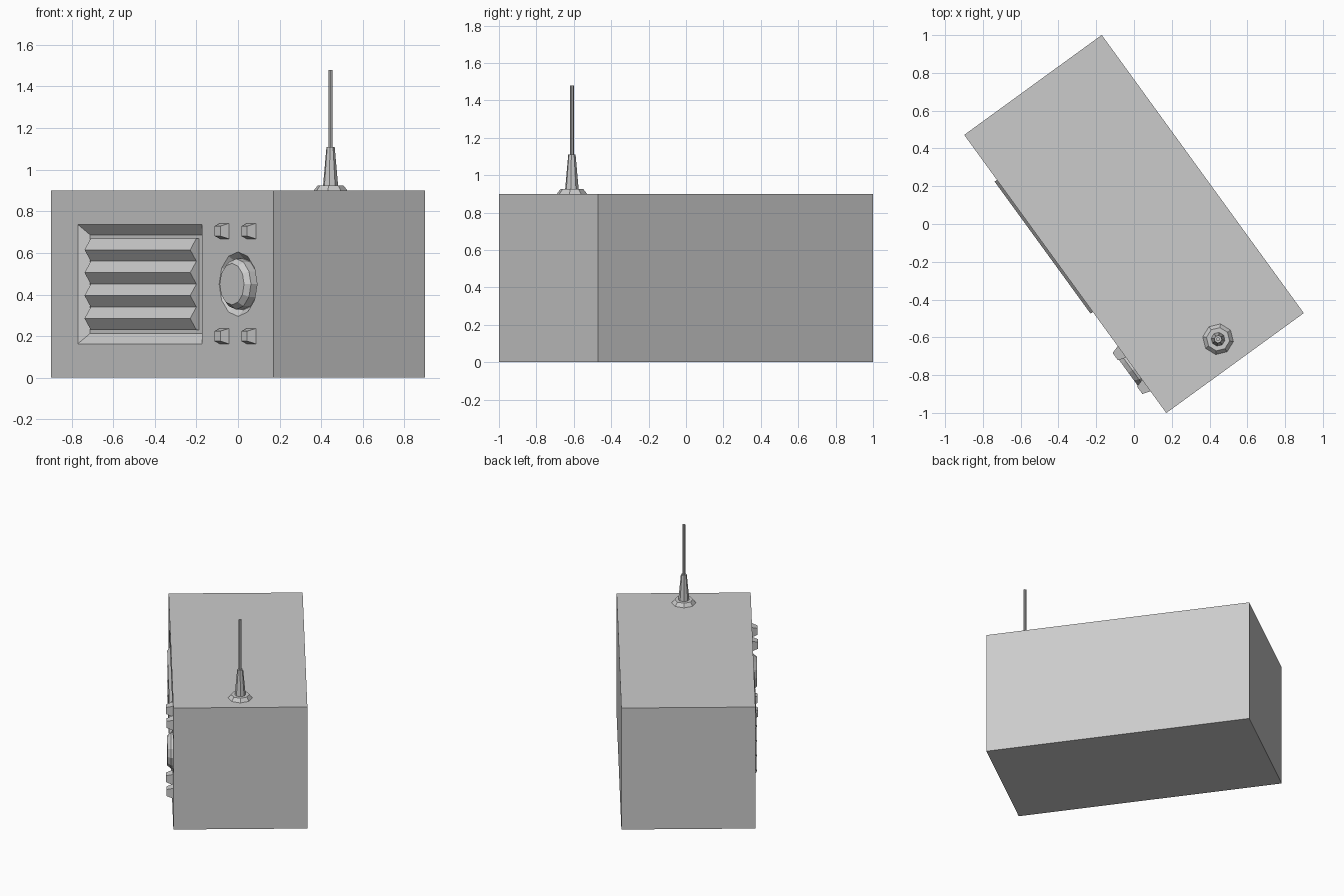
import bpy, bmesh
from math import pi, sin, cos, sqrt, radians
from mathutils import Matrix

if "Cube" in bpy.data.objects:
    bpy.data.objects.remove(bpy.data.objects["Cube"])

TURN = Matrix.Rotation(radians(-54), 4, 'Z')     # whole radio is turned on its base
W, D, H = 1.82, 0.90, 0.90


def front(x, z):
    """Frame on the front panel: x right, y up, z outward."""
    return TURN @ Matrix.Translation((x, -D / 2, z)) @ Matrix.Rotation(pi / 2, 4, 'X')


def finish(bm, name, mat):
    bmesh.ops.recalc_face_normals(bm, faces=bm.faces)
    bm.transform(mat)
    me = bpy.data.meshes.new(name)
    bm.to_mesh(me)
    bm.free()
    ob = bpy.data.objects.new(name, me)
    bpy.context.collection.objects.link(ob)
    return ob


def loft(name, rings, n, mat):
    """Stack of n-sided rings (rx, ry, height), capped at both ends."""
    bm = bmesh.new()
    k, ph = (sqrt(2), pi / 4) if n == 4 else (1, 0)
    loops = [[bm.verts.new((rx * k * cos(ph + 2 * pi * i / n),
                            ry * k * sin(ph + 2 * pi * i / n), h)) for i in range(n)]
             for rx, ry, h in rings]
    for a, b in zip(loops, loops[1:]):
        for i in range(n):
            j = (i + 1) % n
            bm.faces.new((a[i], a[j], b[j], b[i]))
    bm.faces.new(loops[0])
    bm.faces.new(loops[-1])
    return finish(bm, name, mat)


# Cabinet
cabinet = loft("cabinet", [(W / 2, D / 2, 0), (W / 2, D / 2, H)], 4, TURN)

# Sloped recesses for the speaker and the dial
SPK, DIAL = front(-0.183, 0.45), front(0.62, 0.45)
cutters = [
    loft("speaker_cutter", [(0.458, 0.237, -0.037), (0.558, 0.337, 0.037)], 4, SPK),
    loft("dial_cutter", [(0.125, 0.125, -0.03), (0.185, 0.185, 0.03)], 12, DIAL),
]
for c in cutters:
    m = cabinet.modifiers.new(c.name, 'BOOLEAN')
    m.operation, m.solver, m.object = 'DIFFERENCE', 'EXACT', c
    c.hide_render = True
    c.hide_set(True)

# Speaker grille: zigzag profile of four ridges extruded sideways
bm = bmesh.new()
half = 0.432
profile = [(-0.22 + 0.055 * i, 0.015 if i % 2 else -0.022) for i in range(9)]
profile = [(-0.22, -0.04)] + profile + [(0.22, -0.04)]
face = bm.faces.new([bm.verts.new((-half, y, z)) for y, z in profile])
ext = bmesh.ops.extrude_face_region(bm, geom=[face])
bmesh.ops.translate(bm, vec=(2 * half, 0, 0),
                    verts=[v for v in ext["geom"] if isinstance(v, bmesh.types.BMVert)])
finish(bm, "speaker_grille", SPK)

# Tuning dial
loft("tuning_dial", [(0.122, 0.122, -0.032), (0.122, 0.122, 0.012), (0.10, 0.10, 0.037)], 12, DIAL)

# Four push buttons
for x in (0.51, 0.73):
    for z in (0.20, 0.705):
        loft("push_button", [(0.0375, 0.0375, -0.005), (0.0375, 0.0375, 0),
                             (0.024, 0.024, 0.043)], 4, front(x, z))

# Antenna: foot, tapered socket and rod
AERIAL = Matrix.Translation((0.445, -0.61, H)) @ TURN
for name, rings in (("antenna_foot", [(0.082, 0), (0.062, 0.025)]),
                    ("antenna_socket", [(0.037, 0.02), (0.02, 0.21)]),
                    ("antenna_rod", [(0.01, 0.2), (0.01, 0.58)])):
    loft(name, [(r, r, h) for r, h in rings], 8, AERIAL)
